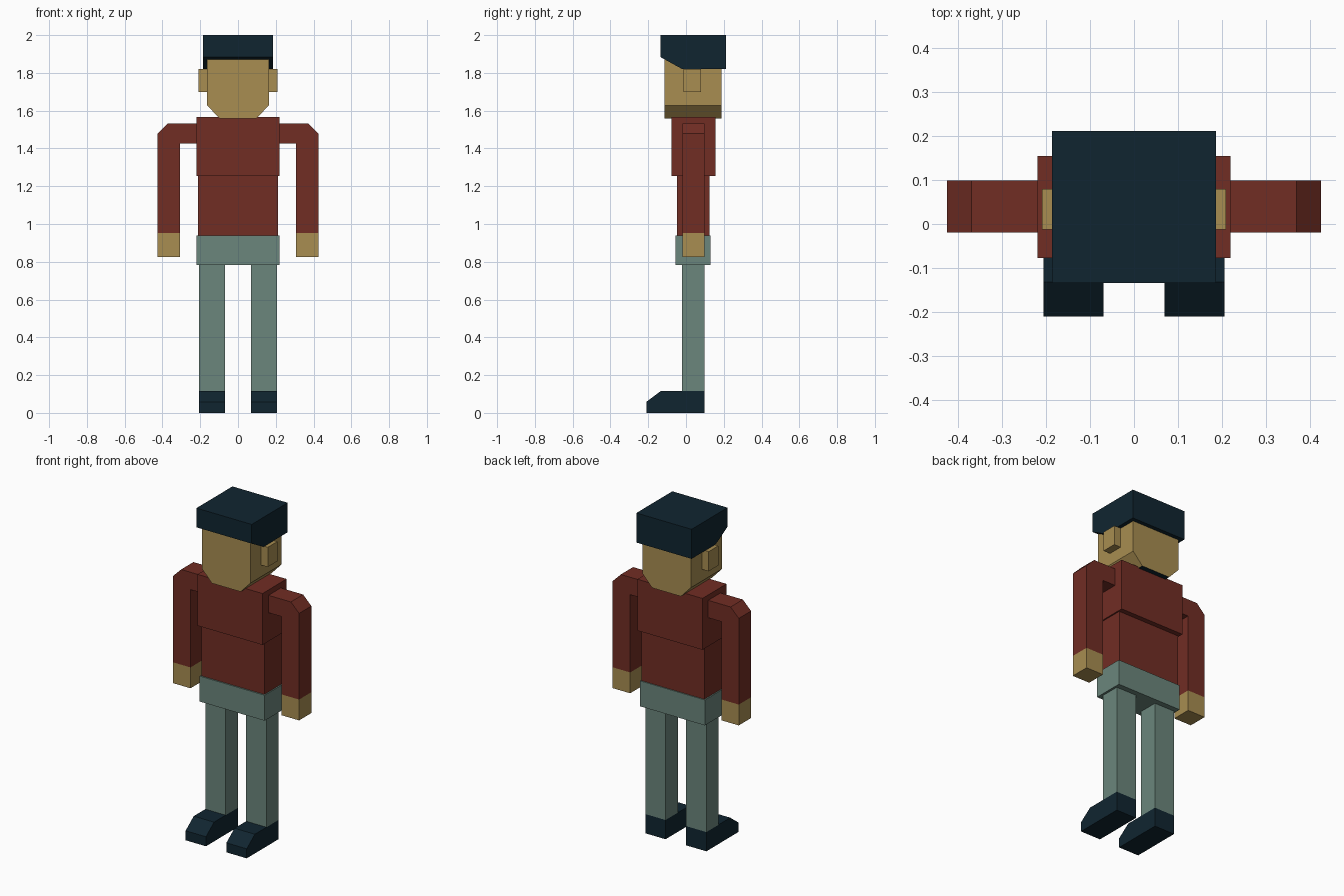
import bpy, bmesh

if "Cube" in bpy.data.objects:
    bpy.data.objects.remove(bpy.data.objects["Cube"])


def material(name, rgb):
    """Flat colour from 0-255 display values."""
    m = bpy.data.materials.new(name)
    lin = [((c / 255 + 0.055) / 1.055) ** 2.4 if c > 10 else c / 255 / 12.92 for c in rgb]
    m.diffuse_color = (*lin, 1)
    m.use_nodes = True
    m.node_tree.nodes["Principled BSDF"].inputs["Base Color"].default_value = m.diffuse_color
    return m


RED = material("red shirt", (113, 45, 36))
TAN = material("tan skin", (168, 141, 81))
GREEN = material("grey green trousers", (107, 134, 124))
NAVY = material("dark navy", (16, 37, 48))


def prism(name, pts, axis, lo, hi, mat, under=None):
    """Extrude a profile along x (points are y,z) or along y (points are x,z)."""
    bm = bmesh.new()
    def co(p, d):
        return (d, p[0], p[1]) if axis == "x" else (p[0], d, p[1])
    a = [bm.verts.new(co(p, lo)) for p in pts]
    b = [bm.verts.new(co(p, hi)) for p in pts]
    bm.faces.new(a)
    bm.faces.new(b[::-1])
    n = len(pts)
    for i in range(n):
        j = (i + 1) % n
        bm.faces.new((a[j], a[i], b[i], b[j]))
    bmesh.ops.recalc_face_normals(bm, faces=bm.faces[:])
    bm.normal_update()
    me = bpy.data.meshes.new(name)
    me.materials.append(mat)
    if under:  # separate colour on the flat underside
        me.materials.append(under)
        for f in bm.faces:
            if f.normal.z < -0.95:
                f.material_index = 1
    bm.to_mesh(me)
    bm.free()
    ob = bpy.data.objects.new(name, me)
    bpy.context.collection.objects.link(ob)
    return ob


def box(name, x0, x1, y0, y1, z0, z1, mat):
    pts = [(x0, z0), (x1, z0), (x1, z1), (x0, z1)]
    return prism(name, pts, "y", y0, y1, mat)


# Trunk
box("pelvis", -0.219, 0.219, -0.056, 0.131, 0.783, 0.938, GREEN)
box("waist", -0.211, 0.211, -0.048, 0.125, 0.938, 1.253, RED)
box("chest", -0.219, 0.219, -0.077, 0.155, 1.253, 1.566, RED)

# Head with chamfered jaw and dark underside
prism("head", [(-0.163, 1.85), (-0.163, 1.628), (-0.097, 1.558), (0.097, 1.558),
               (0.163, 1.628), (0.163, 1.85), (0.163, 1.90), (-0.163, 1.90)],
      "y", -0.113, 0.187, TAN, under=NAVY)

# Hair block, its lower front edge sloping up to the forehead
prism("hair", [(-0.134, 2.0), (-0.134, 1.883), (-0.02, 1.82), (0.212, 1.82), (0.212, 2.0)],
      "x", -0.186, 0.186, NAVY)

# Paired parts
for s, side in ((-1, "right"), (1, "left")):
    box(side + "_ear", s * 0.16, s * 0.209, -0.012, 0.08, 1.70, 1.82, TAN)
    arm = [(0.21, 1.533), (0.37, 1.533), (0.425, 1.478), (0.425, 0.953),
           (0.307, 0.953), (0.307, 1.427), (0.21, 1.427)]
    prism(side + "_arm", [(s * x, z) for x, z in arm], "y", -0.019, 0.099, RED)
    box(side + "_hand", s * 0.307, s * 0.425, -0.019, 0.099, 0.826, 0.953, TAN)
    box(side + "_leg", s * 0.069, s * 0.206, -0.02, 0.098, 0.117, 0.79, GREEN)
    prism(side + "_shoe", [(-0.21, 0), (0.098, 0), (0.098, 0.117), (-0.132, 0.117), (-0.21, 0.058)],
          "x", s * 0.069, s * 0.206, NAVY)
